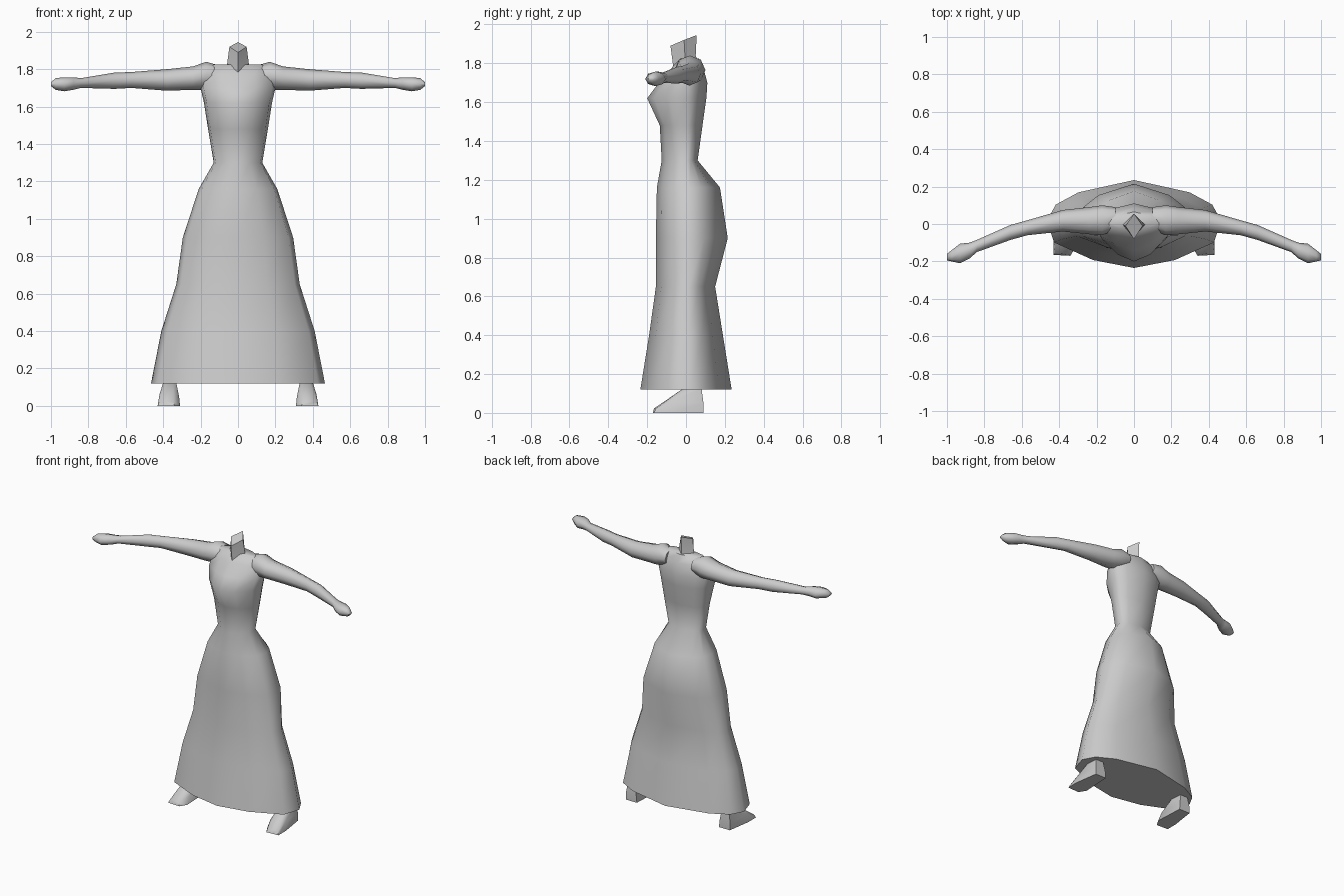
import bpy, bmesh, math

grey = bpy.data.materials.new("plain grey")
grey.diffuse_color = (0.6, 0.6, 0.6, 1)


def loft(name, rings, angle):
    """Skin a list of equal-length closed rings and cap both ends."""
    bm = bmesh.new()
    rows = [[bm.verts.new(p) for p in ring] for ring in rings]
    n = len(rows[0])
    for a, b in zip(rows, rows[1:]):
        for i in range(n):
            j = (i + 1) % n
            bm.faces.new((a[i], a[j], b[j], b[i]))
    bm.faces.new(rows[0][::-1])
    bm.faces.new(rows[-1])
    bmesh.ops.recalc_face_normals(bm, faces=bm.faces)
    me = bpy.data.meshes.new(name)
    bm.to_mesh(me)
    bm.free()
    me.materials.append(grey)
    ob = bpy.data.objects.new(name, me)
    bpy.context.collection.objects.link(ob)
    bpy.ops.object.select_all(action='DESELECT')
    ob.select_set(True)
    bpy.context.view_layer.objects.active = ob
    bpy.ops.object.shade_smooth_by_angle(angle=math.radians(angle))
    return ob


# Half outline of the dress: x share of the width, y share of front(-) or back(+)
HALF = [(0, -1), (0.47, -0.82), (0.92, -0.42), (1, 0.08), (0.9, 0.44), (0.64, 0.72), (0, 1)]
OUTLINE = HALF + [(-x, y) for x, y in HALF[-2:0:-1]]


def body_ring(z, w, front, back):
    return [(x * w, -y * front if y < 0 else y * back, z) for x, y in OUTLINE]


# Dress: height, half width, front y, back y
skirt = [(0.12, 0.465, -0.235, 0.235), (0.40, 0.41, -0.19, 0.19),
         (0.65, 0.33, -0.155, 0.15), (0.90, 0.295, -0.155, 0.215),
         (1.16, 0.21, -0.15, 0.175), (1.30, 0.13, -0.125, 0.06)]
bodice = [(1.30, 0.13, -0.125, 0.06), (1.48, 0.16, -0.135, 0.085),
          (1.62, 0.182, -0.20, 0.105), (1.70, 0.20, -0.14, 0.11),
          (1.775, 0.19, -0.075, 0.09), (1.825, 0.13, -0.03, 0.065)]
loft("dress", [body_ring(*r) for r in skirt + bodice[1:]], 60)

# Neck: four-sided, cut off on a slant
loft("neck", [
    [(0, -0.065, 1.75), (0.065, -0.005, 1.79), (0, 0.065, 1.80), (-0.065, -0.005, 1.79)],
    [(0, -0.068, 1.80), (0.058, -0.005, 1.83), (0, 0.05, 1.84), (-0.058, -0.005, 1.83)],
    [(0, -0.08, 1.89), (0.046, -0.01, 1.92), (0, 0.055, 1.945), (-0.046, -0.01, 1.92)]], 50)

# Arm: x, low y, high y, low z, high z
ARM = [(0.10, -0.03, 0.09, 1.72, 1.82), (0.17, -0.06, 0.10, 1.69, 1.84),
       (0.24, -0.055, 0.09, 1.69, 1.815), (0.38, -0.04, 0.075, 1.685, 1.80),
       (0.57, -0.06, 0.02, 1.70, 1.785), (0.66, -0.085, -0.005, 1.695, 1.782),
       (0.84, -0.15, -0.085, 1.70, 1.752), (0.88, -0.185, -0.10, 1.69, 1.757),
       (0.93, -0.21, -0.105, 1.682, 1.757), (0.975, -0.20, -0.14, 1.69, 1.752),
       (1.0, -0.195, -0.16, 1.71, 1.73)]


def arm_ring(side, x, y0, y1, z0, z1):
    ring = []
    for k in range(8):
        a = math.tau * k / 8
        ring.append((side * x, (y0 + y1) / 2 + math.cos(a) * (y1 - y0) / 2,
                     (z0 + z1) / 2 + math.sin(a) * (z1 - z0) / 2))
    return ring


# Foot: six-sided sole, sloping instep and ankle
SOLE = [(0.31, -0.12), (0.34, -0.17), (0.43, -0.165), (0.43, -0.08), (0.405, 0.09), (0.32, 0.09)]
INSTEP = [(0.315, -0.09, 0.05), (0.345, -0.165, 0.022), (0.42, -0.155, 0.022),
          (0.42, -0.07, 0.06), (0.405, 0.09, 0.05), (0.325, 0.09, 0.05)]
ANKLE = [(0.33, 0.0, 0.125), (0.345, -0.02, 0.122), (0.385, -0.02, 0.122),
         (0.40, 0.0, 0.125), (0.395, 0.08, 0.125), (0.335, 0.08, 0.125)]

for side, label in ((1, "left"), (-1, "right")):
    loft(label + "_arm", [arm_ring(side, *r) for r in ARM], 60)
    loft(label + "_foot", [[(side * x, y, 0) for x, y in SOLE],
                           [(side * x, y, z) for x, y, z in INSTEP],
                           [(side * x, y, z) for x, y, z in ANKLE]], 50)
